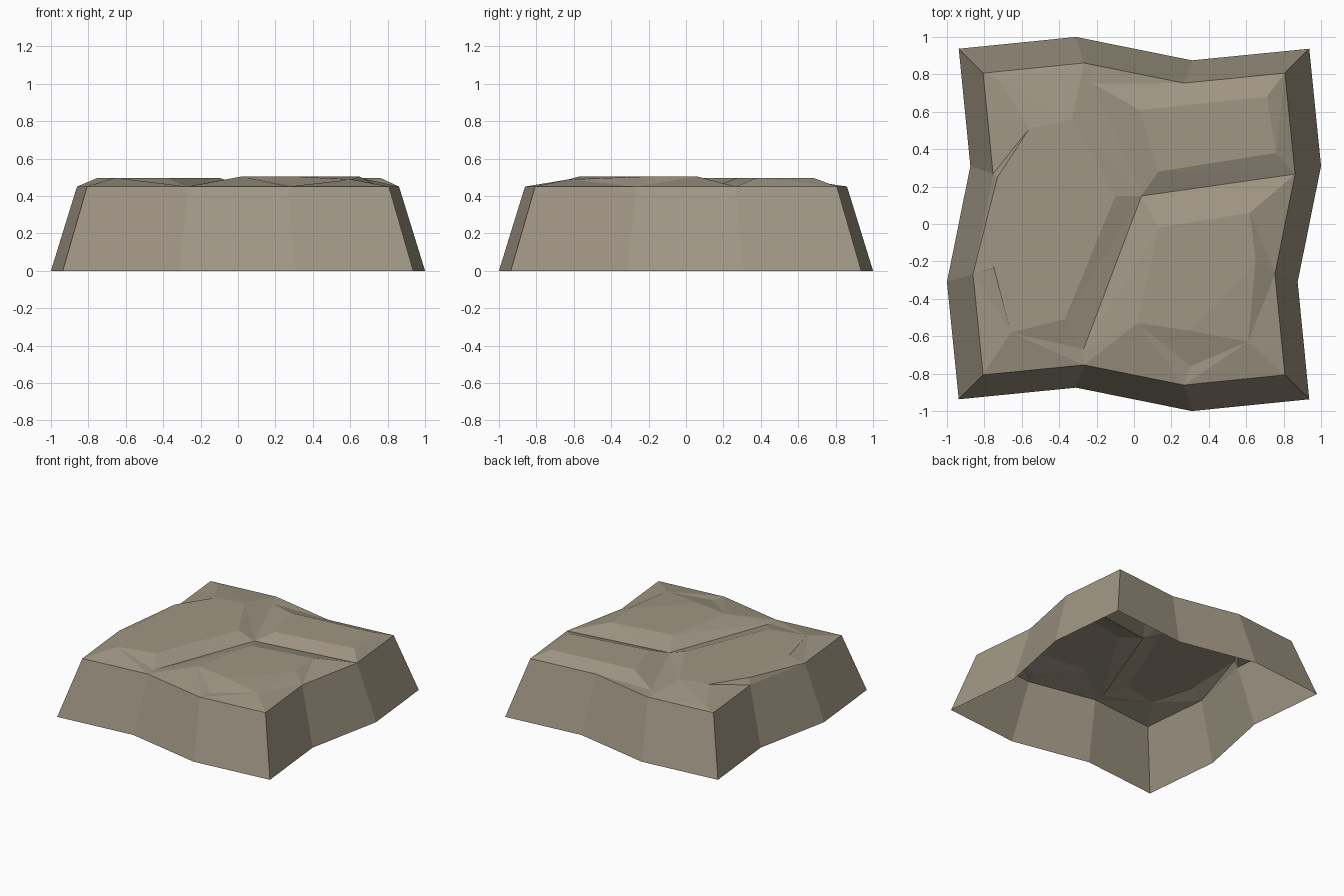
import bpy
from mathutils import Vector
from mathutils.geometry import delaunay_2d_cdt

if "Cube" in bpy.data.objects:
    bpy.data.objects.remove(bpy.data.objects["Cube"])

stone = bpy.data.materials.new("warm grey stone")
stone.diffuse_color = (0.35, 0.305, 0.23, 1)
stone.use_nodes = True
stone.node_tree.nodes["Principled BSDF"].inputs["Base Color"].default_value = stone.diffuse_color

# Wavy outline: three points turned four times about the centre (counter-clockwise)
quarter = [(0.937, 0.937), (0.31, 0.875), (-0.31, 1.0)]
outline = []
for turn in range(4):
    for x, y in quarter:
        for _ in range(turn):
            x, y = -y, x
        outline.append((x, y))
n = len(outline)
TAPER, RIM, TOP = 0.861, 0.45, 0.497


def add_mesh(name, verts, faces):
    mesh = bpy.data.meshes.new(name)
    mesh.from_pydata(verts, [], faces)
    mesh.materials.append(stone)
    mesh.update()
    obj = bpy.data.objects.new(name, mesh)
    bpy.context.collection.objects.link(obj)


# Sloping side walls, open underneath
rim = [(x * TAPER, y * TAPER) for x, y in outline]
walls = [(x, y, 0) for x, y in outline] + [(x, y, RIM) for x, y in rim]
add_mesh("side_walls", walls,
         [(i, (i + 1) % n, n + (i + 1) % n, n + i) for i in range(n)])

# Top surface: rim, seams between the slabs, and raised slab tops
points, edges = [], []


def chain(coords, z, closed=False):
    start = len(points)
    points.extend((c[0], c[1], c[2] if len(c) > 2 else z) for c in coords)
    ids = list(range(start, len(points)))
    edges.extend(zip(ids, ids[1:] + ids[:1] if closed else ids[1:]))
    return ids


rim_ids = chain(rim, RIM, True)
# Seams meet in a Y and run to the rim
seam = chain([(-0.22, 0.75), (0.04, 0.15), (-0.27, -0.67)], RIM)
right_rim = max(rim_ids, key=lambda i: points[i][0])
back_rim = max(rim_ids, key=lambda i: points[i][1])
edges += [(seam[1], right_rim), (seam[0], back_rim)]
# Feet of the slab slopes, slightly inside the rim
chain([(0.30, -0.76)], RIM + 0.003)
chain([(-0.75, -0.24)], TOP - 0.003)
chain([(-0.72, 0.77)], RIM + 0.012)
# Raised slab tops
chain([(-0.56, 0.51), (-0.73, 0.25), (-0.75, -0.23), (-0.66, -0.58),
       (-0.37, -0.51), (-0.10, 0.15), (-0.33, 0.56)], TOP, True)
chain([(0.03, 0.61), (0.13, 0.28), (0.76, 0.38), (0.71, 0.68)], TOP, True)
chain([(0.13, -0.02), (0.02, -0.53), (0.30, -0.57), (0.61, -0.63, 0.488),
       (0.65, -0.20), (0.62, 0.06)], 0.504, True)

flat, _, tris, origin, _, _ = delaunay_2d_cdt(
    [Vector(p[:2]) for p in points], edges, [rim_ids], 1, 1e-5)
verts = [(v.x, v.y, points[o[0]][2] if o else RIM) for v, o in zip(flat, origin)]
add_mesh("slab_top", verts, tris)
